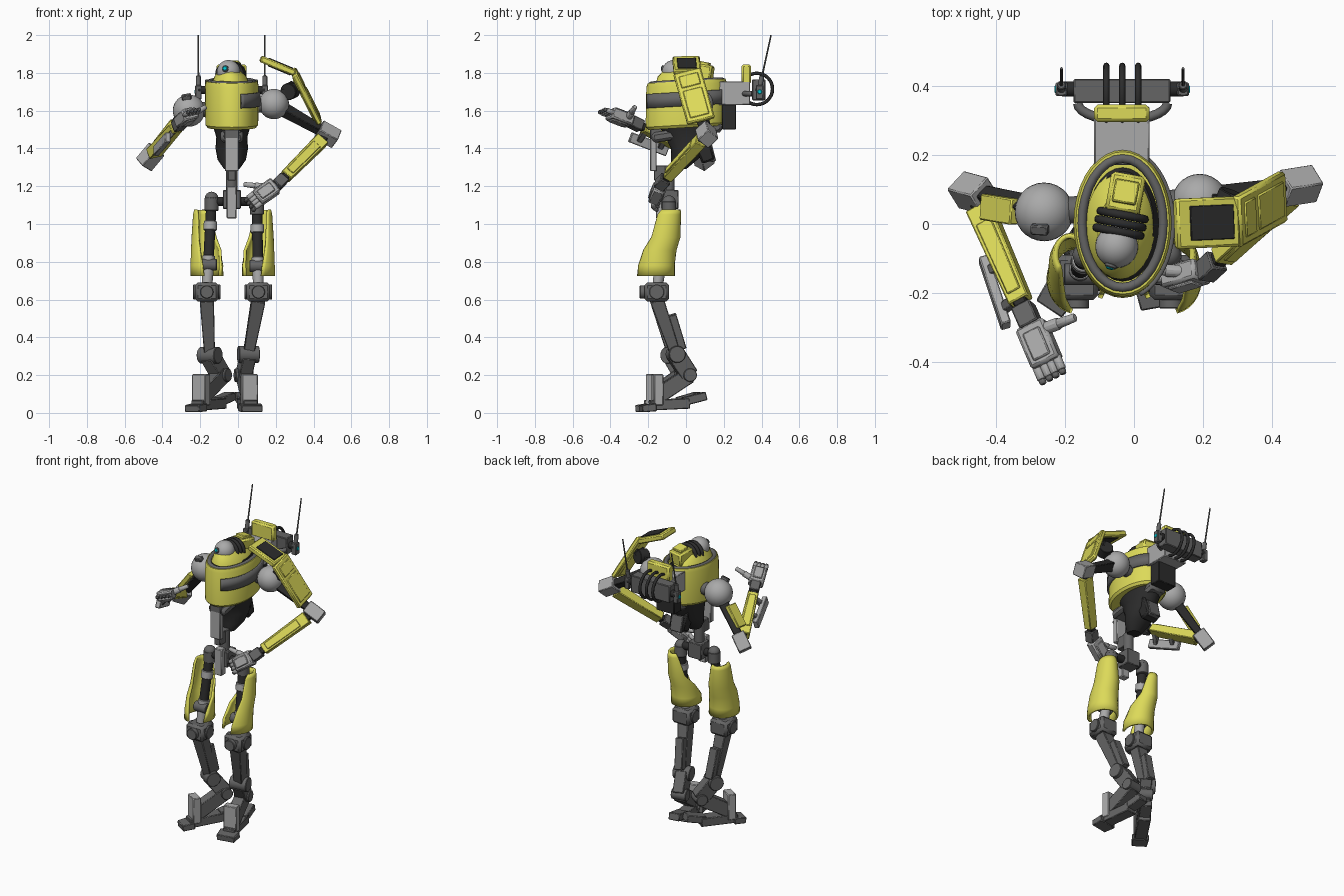
import bpy, bmesh
from math import sin, cos, pi, radians
from mathutils import Vector, Matrix

if "Cube" in bpy.data.objects:
    bpy.data.objects.remove(bpy.data.objects["Cube"])


def mat(name, c):
    m = bpy.data.materials.new(name)
    m.diffuse_color = (*c, 1)
    m.use_nodes = True
    m.node_tree.nodes["Principled BSDF"].inputs["Base Color"].default_value = m.diffuse_color
    return m


YEL = mat("yellow_paint", (0.72, 0.70, 0.10))
BLK = mat("black_rubber", (0.025, 0.025, 0.025))
DRK = mat("dark_steel", (0.13, 0.13, 0.13))
LGT = mat("light_steel", (0.40, 0.40, 0.40))
CYN = mat("cyan_lens", (0.0, 0.6, 0.7))


def finish(name, bm, m, bevel=0.0):
    bmesh.ops.recalc_face_normals(bm, faces=bm.faces)
    me = bpy.data.meshes.new(name)
    bm.to_mesh(me)
    bm.free()
    for p in me.polygons:
        p.use_smooth = True
    me.set_sharp_from_angle(angle=radians(32))
    ob = bpy.data.objects.new(name, me)
    bpy.context.collection.objects.link(ob)
    if m:
        me.materials.append(m)
    if bevel:
        b = ob.modifiers.new("bevel", 'BEVEL')
        b.width, b.segments, b.limit_method = bevel, 1, 'ANGLE'
    return ob


def frame(p0, p1, hint):
    """Matrix with z along p0->p1, x close to the hint direction."""
    p0, p1 = Vector(p0), Vector(p1)
    z = (p1 - p0).normalized()
    x = Vector(hint)
    x = (x - z * x.dot(z)).normalized()
    y = z.cross(x)
    M = Matrix((x, y, z)).transposed().to_4x4()
    M.translation = p0
    return M, (p1 - p0).length


def beam(name, p0, p1, w, d, m=None, hint=(1, 0, 0), taper=1.0, bevel=0.004, off=(0, 0)):
    """Bevelled bar from p0 to p1, w along the hint, d across it."""
    M, L = frame(p0, p1, hint)
    bm = bmesh.new()
    bmesh.ops.create_cube(bm, size=1)
    for v in bm.verts:
        t = taper if v.co.z > 0 else 1
        v.co = Vector((v.co.x * w * t + off[0], v.co.y * d * t + off[1], (v.co.z + .5) * L))
    bm.transform(M)
    return finish(name, bm, m, bevel)


def block(name, lo, hi, m=None, bevel=0.004):
    cx, cy = (lo[0] + hi[0]) / 2, (lo[1] + hi[1]) / 2
    return beam(name, (cx, cy, lo[2]), (cx, cy, hi[2]), hi[0] - lo[0], hi[1] - lo[1], m, bevel=bevel)


def rod(name, p0, p1, r, m=None, r2=None, seg=16, bevel=0.003):
    M, L = frame(p0, p1, (0.31, 0.52, 0.79))
    bm = bmesh.new()
    bmesh.ops.create_cone(bm, cap_ends=True, segments=seg, radius1=r, radius2=r if r2 is None else r2, depth=L)
    bm.transform(M @ Matrix.Translation((0, 0, L / 2)))
    return finish(name, bm, m, bevel)


def ball(name, c, r, m=None):
    bm = bmesh.new()
    bmesh.ops.create_uvsphere(bm, u_segments=28, v_segments=16, radius=r)
    bm.transform(Matrix.Translation(c))
    return finish(name, bm, m)


def shell(name, rows, m=None, n=28, thick=0.0, cap=False, tilt=0.0):
    """Loft of elliptical arcs; row = (cx, cy, z, rx, ry, start, end)."""
    bm = bmesh.new()
    rings = []
    for cx, cy, z, rx, ry, a0, a1 in rows:
        ang = [radians(a0 + (a1 - a0) * i / n) for i in range(n + (not cap))]
        rings.append([bm.verts.new((cx + rx * cos(a), cy + ry * sin(a), z + tilt * (cy + ry * sin(a)))) for a in ang])
    for A, B in zip(rings, rings[1:]):
        k = len(A)
        for i in range(k if cap else k - 1):
            bm.faces.new((A[i], A[(i + 1) % k], B[(i + 1) % k], B[i]))
    if cap:
        bm.faces.new(rings[0])
        bm.faces.new(rings[-1])
    ob = finish(name, bm, m)
    if thick:
        s = ob.modifiers.new("solid", 'SOLIDIFY')
        s.thickness, s.offset = thick, 0
    return ob


def tube(name, pts, r, m=None, closed=False):
    cu = bpy.data.curves.new(name, 'CURVE')
    cu.dimensions, cu.bevel_depth, cu.bevel_resolution, cu.use_fill_caps = '3D', r, 2, True
    s = cu.splines.new('POLY')
    s.points.add(len(pts) - 1)
    for q, p in zip(s.points, pts):
        q.co = (*p, 1)
    s.use_cyclic_u = closed
    s.use_smooth = True
    ob = bpy.data.objects.new(name, cu)
    bpy.context.collection.objects.link(ob)
    if m:
        cu.materials.append(m)


def ring(name, c, u, v, r, m=None):
    c, u, v = Vector(c), Vector(u), Vector(v)
    tube(name, [c + u * cos(i * pi / 16) + v * sin(i * pi / 16) for i in range(32)], r, m, True)


# Torso barrel, side band, rim
CX = -0.033
full = lambda z, rx, ry, cy=0.003: (CX, cy, z, rx, ry, 0, 360)
shell("torso_barrel", [full(1.51, .128, .195, -.006), full(1.525, .14, .208, -.006), full(1.735, .142, .213),
                       full(1.757, .135, .206), full(1.757, .118, .185), full(1.722, .112, .178)], YEL, 36, cap=True, tilt=.06)
shell("torso_band", [(CX, .0, z, .146, .217, -70, 75) for z in (1.625, 1.70)], DRK, 24, .012, tilt=.06)
ring("torso_top_rim", (CX, .003, 1.752), (.118, 0, 0), (0, .187, .011), .014, DRK)
beam("torso_tray", (CX, -.18, 1.455), (CX, .19, 1.515), .12, .055, DRK, bevel=.015)
shell("torso_belly", [full(1.52, .10, .16, .02), full(1.46, .082, .13, .02), full(1.40, .086, .10, .02),
                      full(1.34, .075, .07, -.01), full(1.29, .04, .04, -.04)], BLK, 20, cap=True)
beam("belly_rear_box", (CX, .07, 1.47), (CX, .12, 1.33), .12, .085, BLK, taper=.85, bevel=.01)
beam("belly_hatch", (CX, .12, 1.43), (CX, .145, 1.33), .08, .03, DRK)
block("sternum_upper", (-.072, -.19, 1.45), (.006, -.13, 1.53), DRK)
block("sternum_plate", (-.07, -.19, 1.28), (.003, -.155, 1.46), LGT)
block("sternum_stem", (-.055, -.17, 1.23), (-.012, -.10, 1.31), DRK)

# Head
shell("neck_well", [full(1.71, .11, .17), full(1.755, .09, .15)], BLK, cap=True)
shell("head_collar", [(-.04, -.005, 1.745, .10, .155, 0, 360), (-.04, -.01, 1.78, .085, .14, 0, 360),
                      (-.045, -.02, 1.81, .06, .10, 0, 360)], YEL, cap=True)
ball("head_dome", (-.05, -.065, 1.806), .062, LGT)
rod("eye_socket", (-.065, -.115, 1.822), (-.069, -.127, 1.823), .018, DRK)
rod("eye_lens", (-.068, -.122, 1.823), (-.07, -.131, 1.824), .012, CYN)
for i in range(3):
    ring("head_hoop", (-.045 + .006 * i, -.022 + .024 * i, 1.795), (.064, -.012, 0), (0, 0, .055), .012, BLK)
beam("head_rear_case", (-.035, .03, 1.81), (-.015, .14, 1.795), .10, .085, YEL, bevel=.01)
beam("head_rear_cap", (-.03, .06, 1.856), (-.018, .125, 1.843), .07, .02, YEL)

# Backpack
block("pack_neck", (-.115, .17, 1.63), (.045, .34, 1.755), LGT)
block("pack_fin", (-.115, .295, 1.74), (.045, .345, 1.845), YEL, .01)
block("pack_bar", (-.175, .35, 1.655), (.105, .42, 1.765), DRK)
block("pack_lower_box", (-.10, .19, 1.50), (.03, .265, 1.64), BLK)
rod("pack_axle", (-.21, .39, 1.71), (.145, .39, 1.71), .022, BLK)
for x in (-.08, -.034, .012):
    ring("pack_hoop", (x, .375, 1.715), (0, .083, 0), (0, 0, .083), .009, BLK)
tube("pack_hose", [(CX + .13 * cos(a), .35 + .05 * sin(a), 1.69) for a in [pi + i * pi / 14 for i in range(15)]], .014, DRK)
for x in (-.21, .142):
    block("antenna_mount", (x - .017, .37, 1.66), (x + .017, .41, 1.735), DRK)
    rod("antenna_base", (x, .392, 1.73), (x, .402, 1.785), .013, DRK)
    rod("antenna", (x, .40, 1.77), (x, .45, 2.0), .005, DRK, .004, 8, 0)
    rod("pack_lamp", (x - .02, .39, 1.70), (x + .02, .39, 1.70), .012, CYN)

# Shoulders
SL, SR = Vector((-.26, .035, 1.60)), Vector((.19, .065, 1.635))
rod("shoulder_axle", SL, SR, .04, DRK)
ball("left_shoulder", SL, .085, LGT)
ball("right_shoulder", SR, .08, LGT)
beam("left_shoulder_plug", (-.27, -.01, 1.66), (-.275, -.02, 1.685), .05, .03, DRK)


def arm(side, S, E, W, H, thumb, fold, hint):
    """Upper arm, elbow, plated forearm and jointed hand."""
    S, E, W, H = map(Vector, (S, E, W, H))
    fd, hd = (W - E).normalized(), (H - W).normalized()
    hint = Vector(hint)
    beam(side + "_upper_arm", S, E, .065, .06, BLK, hint, .7)
    beam(side + "_elbow", E - (E - S).normalized() * .055, E + (E - S).normalized() * .055, .08, .08, LGT, hint)
    beam(side + "_forearm_core", E, W, .04, .04, BLK, hint)
    beam(side + "_forearm_plate", E.lerp(W, .12), E.lerp(W, .86), .075, .06, YEL, hint, .85)
    beam(side + "_forearm_inset", E.lerp(W, .25), E.lerp(W, .8), .05, .01, YEL, hint, .85, .003, (0, .03))
    beam(side + "_wrist", W - fd * .045, W + fd * .025, .06, .06, DRK, hint)
    beam(side + "_palm", W + hd * .02, H, .09, .06, LGT, hint, 1, .008)
    beam(side + "_palm_back", W.lerp(H, .3), W.lerp(H, .9), .055, .075, LGT, hint, 1)
    side_dir = (hint - hd * hint.dot(hd)).normalized()
    fold = Vector(fold)
    for i in (-1.1, -.35, .35, 1.1):
        b = H + side_dir * .03 * i
        k = b + hd * .03 + fold * .015
        rod(side + "_finger_base", b - hd * .01, k, .014, LGT, seg=10)
        rod(side + "_finger_tip", k, k + fold * .045, .012, DRK, .01, 10)
    t0, t1 = W.lerp(H, .3), Vector(thumb)
    rod(side + "_thumb_base", t0, t0.lerp(t1, .6), .019, LGT, seg=10)
    rod(side + "_thumb_tip", t0.lerp(t1, .55), t1, .016, LGT, .013, 10)


arm("left", SL, (-.465, .09, 1.355), (-.305, -.275, 1.535), (-.25, -.405, 1.585), (-.17, -.27, 1.62), (.1, -.3, .1), (.8, .35, .2))
arm("right", SR, (.475, .11, 1.475), (.215, -.13, 1.215), (.10, -.165, 1.135), (.03, -.13, 1.21), (-.3, .5, -.4), (.6, -.2, -.7))
beam("left_upper_arm_plate", (-.345, .035, 1.545), (-.435, .05, 1.43), .075, .03, YEL, (0, 1, 0))
beam("left_forearm_rail", (-.435, -.10, 1.385), (-.37, -.295, 1.46), .03, .055, LGT)
for a, b in (((-.425, -.14, 1.40), (-.37, -.11, 1.46)), ((-.385, -.25, 1.44), (-.335, -.21, 1.50))):
    beam("left_rail_bracket", a, b, .03, .03, DRK, (0, 1, 0))
# Right shoulder shield
beam("shield_link", SR, (.30, .06, 1.74), .05, .05, BLK)
rod("shield_joint", (.265, .03, 1.70), (.29, .09, 1.71), .045, BLK)
A, B, C = Vector((.12, 0, 1.875)), Vector((.30, .008, 1.80)), Vector((.43, .08, 1.545))
beam("shield_top", A, B, .145, .035, YEL, (0, 1, 0), bevel=.007)
beam("shield_window", A.lerp(B, .27), A.lerp(B, .9), .095, .01, BLK, (0, 1, 0), bevel=.002, off=(0, -.017))
beam("shield_window_under", A.lerp(B, .2), A.lerp(B, .9), .10, .01, BLK, (0, 1, 0), bevel=.002, off=(0, .017))
H = Vector((-.07, 1, .3))
beam("shield_side", B - (C - B) * .03, C, .15, .03, YEL, H, bevel=.007)
for a, b in ((.06, .3), (.36, .92)):
    for o in (-.017, .013):
        beam("shield_side_panel", B.lerp(C, a), B.lerp(C, b), .105, .012, YEL, H, bevel=.004, off=(0, o))

# Pelvis and hips
rod("waist_spine", (CX, -.09, 1.14), (CX, -.09, 1.31), .03, DRK)
block("pelvis_front", (-.06, -.16, 1.03), (-.008, -.115, 1.20), LGT)
block("pelvis_core", (-.08, -.13, 1.08), (.015, -.04, 1.18), DRK)
rod("hip_axle", (-.15, -.09, 1.12), (.10, -.09, 1.12), .024, BLK)


def leg(side, s, hip, knee, hock, ankle, toe, toe_w):
    hip, knee, hock, ankle, toe = map(Vector, (hip, knee, hock, ankle, toe))
    # hip capsule and thigh rods
    rod(side + "_hip", hip - Vector((0, 0, .05)), hip + Vector((0, 0, .02)), .038, DRK)
    ball(side + "_hip_cap", hip + Vector((0, 0, .015)), .036, DRK)
    rod(side + "_thigh_rod", hip, knee, .028, BLK)
    rod(side + "_thigh_sleeve", hip.lerp(knee, .22), hip.lerp(knee, .32), .036, LGT)
    rod(side + "_thigh_piston", hip.lerp(knee, .6), knee, .034, LGT, .026)
    k = hip.lerp(knee, .7)
    rod(side + "_thigh_knob", k + Vector((-.045, -.01, 0)), k + Vector((.045, -.01, 0)), .032, DRK)
    # wrapped thigh armour
    rows = []
    for x, y, z, rx, ry, a, b in ((.022, -.088, 1.075, .038, .053, -45, 130), (.018, -.095, 1.05, .048, .062, -55, 135),
                                  (.01, -.112, .93, .064, .076, -60, 150), (.003, -.143, .86, .074, .086, -65, 175),
                                  (0, -.158, .78, .080, .092, -75, 205), (0, -.16, .725, .081, .094, -80, 215)):
        rows.append((knee.x + s * x, y, z, rx, ry, a if s > 0 else 180 - a, b if s > 0 else 180 - b))
    shell(side + "_thigh_armour", rows, YEL, 24, .014)
    # knee
    beam(side + "_knee", knee + Vector((0, 0, -.05)), knee + Vector((0, 0, .05)), .125, .13, DRK, bevel=.015)
    rod(side + "_knee_pin", knee - Vector((.073, 0, 0)), knee + Vector((.073, 0, 0)), .04, DRK)
    rod(side + "_knee_cap", knee + Vector((0, -.02, 0)), knee + Vector((0, -.09, .0)), .035, DRK)
    # shin, hock and lower link
    beam(side + "_shin", knee + Vector((0, 0, -.04)), hock, .075, .075, DRK, taper=.75)
    beam(side + "_calf", knee.lerp(hock, .4), knee.lerp(hock, .95), .055, .06, DRK, off=(0, -.035))
    f = toe - ankle
    f.z = 0
    f.normalize()
    r = Vector((-f.y, f.x, 0))
    rod(side + "_hock_pin", hock - r * .055, hock + r * .055, .045, DRK)
    beam(side + "_hock_link", hock, ankle, .07, .095, DRK, r)
    # foot
    g = Vector((ankle.x, ankle.y, 0))
    dist = (Vector((toe.x, toe.y, 0)) - g).length
    up = Vector((0, 0, 1))
    rod(side + "_ankle_pin", ankle - r * .048, ankle + r * .048, .036, DRK)
    beam(side + "_lower_link", ankle, g + f * (dist - .09) + up * .09, .07, .085, DRK, r)
    beam(side + "_heel", g - f * .09 + up * .09, g + f * .03 + up * .06, .07, .045, DRK, r)
    beam(side + "_sole", g + up * .05, g + f * (dist - .05) + up * .04, .075, .055, DRK, r)
    p = g + f * (dist - .09)
    beam(side + "_instep", p + up * .04, p + up * .205, .085, .05, LGT, r)
    beam(side + "_toe", g + f * (dist - .075) + up * .03, g + f * dist + up * .022, toe_w, .042, DRK, r, .9)


leg("left", -1, (-.14, -.09, 1.12), (-.165, -.155, .64), (-.15, -.07, .305), (-.09, -.01, .20), (-.245, -.245, 0), .10)
leg("right", 1, (.10, -.09, 1.10), (.108, -.155, .64), (.055, -.055, .31), (.03, .015, .20), (.075, -.24, 0), .125)
